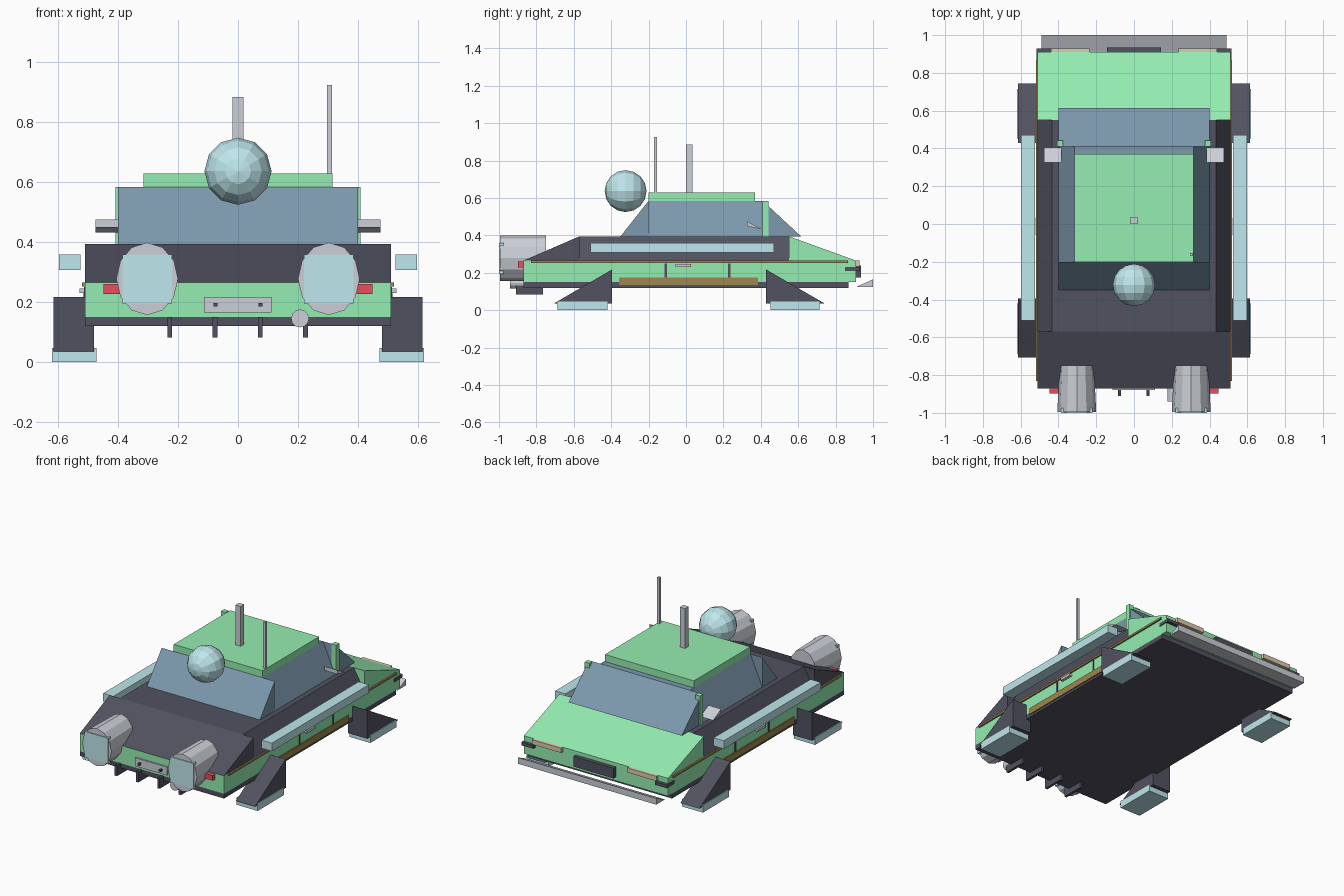
import bpy, bmesh
from math import radians
from mathutils import Matrix

if "Cube" in bpy.data.objects:
    bpy.data.objects.remove(bpy.data.objects["Cube"])


def material(name, rgb):
    m = bpy.data.materials.new(name)
    m.diffuse_color = (*rgb, 1)
    m.use_nodes = True
    m.node_tree.nodes["Principled BSDF"].inputs["Base Color"].default_value = m.diffuse_color
    return m


GREEN = material("green_paint", (0.30, 0.85, 0.44))
DARK = material("dark_panel", (0.085, 0.085, 0.12))
GLASS = material("glass", (0.20, 0.32, 0.42))
GLOW = material("pale_blue", (0.52, 0.80, 0.84))
TAN = material("lamp_tan", (0.75, 0.60, 0.42))
BROWN = material("brass_trim", (0.34, 0.24, 0.08))
RED = material("red_lamp", (0.80, 0.08, 0.12))
GREY = material("light_metal", (0.60, 0.63, 0.68))


def finish(name, bm, mat):
    bmesh.ops.recalc_face_normals(bm, faces=bm.faces)
    me = bpy.data.meshes.new(name)
    bm.to_mesh(me)
    bm.free()
    me.materials.append(mat)
    ob = bpy.data.objects.new(name, me)
    bpy.context.collection.objects.link(ob)
    return ob


def prism(name, mat, profile, a, b, axis='X'):
    """Extrude a closed profile from a to b; profile is (y,z) for X, (x,z) for Y."""
    bm = bmesh.new()
    place = (lambda p, t: (t, *p)) if axis == 'X' else (lambda p, t: (p[0], t, p[1]))
    lo = [bm.verts.new(place(p, a)) for p in profile]
    hi = [bm.verts.new(place(p, b)) for p in profile]
    bm.faces.new(lo)
    bm.faces.new(hi)
    n = len(profile)
    for i in range(n):
        j = (i + 1) % n
        bm.faces.new((lo[i], lo[j], hi[j], hi[i]))
    return finish(name, bm, mat)


def box(name, mat, x, y, z):
    return prism(name, mat, [(y[0], z[0]), (y[1], z[0]), (y[1], z[1]), (y[0], z[1])], *x)


def cylinder_y(name, mat, centre, rx, rz, depth, back=1.0):
    """Twelve-sided elliptical tube along y, optionally narrowed in x at the back."""
    bm = bmesh.new()
    bmesh.ops.create_cone(bm, cap_ends=True, segments=12, radius1=1, radius2=1, depth=depth)
    bmesh.ops.rotate(bm, verts=bm.verts, matrix=Matrix.Rotation(radians(90), 3, 'X'))
    for v in bm.verts:
        v.co.x *= rx * (back if v.co.y > 0 else 1)
        v.co.z *= rz
    bmesh.ops.translate(bm, verts=bm.verts, vec=centre)
    return finish(name, bm, mat)


# Lower body and undertray
box("lower_body", GREEN, (-.51, .51), (-.87, .91), (.15, .265))
box("undertray", DARK, (-.51, .51), (-.87, .87), (.12, .15))

# Upper body: sloped shoulders in the middle, full-width wedges at the ends
prism("shoulder_body", DARK, [(-.51, .265), (.51, .265), (.435, .395), (-.435, .395)],
      -.57, .55, 'Y')
prism("front_deck", DARK, [(-.87, .265), (-.57, .265), (-.57, .395)], -.51, .51)
prism("rear_hood", GREEN, [(.55, .265), (.91, .265), (.55, .395)], -.51, .51)

# Cabin glass, built the same way, and roof
prism("cabin_glass", GLASS, [(-.40, .395), (.40, .395), (.315, .585), (-.315, .585)],
      -.20, .41, 'Y')
prism("front_window", GLASS, [(-.35, .395), (-.20, .395), (-.20, .585)], -.40, .40)
prism("rear_window", GLASS, [(.41, .395), (.615, .395), (.41, .585)], -.40, .40)
box("roof", GREEN, (-.315, .315), (-.20, .37), (.585, .63))

# Roof masts and dome
box("thick_mast", GREY, (-.018, .018), (0, .036), (.63, .885))
box("thin_antenna", GREY, (.297, .313), (-.17, -.154), (.63, .925))
bm = bmesh.new()
bmesh.ops.create_uvsphere(bm, u_segments=12, v_segments=8, radius=.112)
bmesh.ops.rotate(bm, verts=bm.verts, matrix=Matrix.Rotation(radians(90), 3, 'X'))
bmesh.ops.translate(bm, verts=bm.verts, vec=(0, -.323, .637))
finish("round_sensor", bm, GLOW)

# Parts repeated on both sides
for s, side in ((-1, "left"), (1, "right")):
    def span(a, b):
        return sorted((s * a, s * b))

    # Legs and foot pads
    for end, a, b in (("front", -.395, -.708), ("rear", .428, .743)):
        prism(f"{side}_{end}_leg", DARK, [(a, .035), (b, .035), (a, .218)], *span(.48, .615))
    box(f"{side}_front_pad", GLOW, span(.472, .62), (-.687, -.42), (0, .047))
    box(f"{side}_rear_pad", GLOW, span(.472, .62), (.452, .715), (0, .047))

    # Side rail, trim, sill and door details
    box(f"{side}_rail", GLOW, span(.525, .597), (-.51, .47), (.308, .36))
    box(f"{side}_trim", BROWN, span(.505, .52), (-.83, .865), (.253, .265))
    box(f"{side}_sill", BROWN, span(.505, .517), (-.357, .385), (.135, .176))
    box(f"{side}_handle", GREY, span(.505, .528), (-.055, .028), (.23, .246))
    for i, y in enumerate((-.108, .231)):
        box(f"{side}_door_seam_{i}", DARK, span(.505, .514), (y - .006, y + .006), (.175, .25))

    # Window pillar and mirror
    box(f"{side}_pillar", GREEN, span(.375, .408), (.41, .442), (.395, .585))
    prism(f"{side}_mirror", GREY, [(.325, .476), (.325, .45), (.405, .433)], *span(.385, .476))

    # Thruster with square outlet
    cylinder_y(f"{side}_thruster", GREY, (s * .303, -.872, .278), .103, .121, .246, .88)
    box(f"{side}_thruster_outlet", GLOW, span(.22, .386), (-1, -.975), (.195, .36))

    # Lamps and rear corner bumpers
    box(f"{side}_red_lamp", RED, span(.27, .448), (-.897, -.865), (.228, .26))
    box(f"{side}_tan_lamp", TAN, span(.235, .44), (.90, .928), (.235, .265))
    box(f"{side}_corner_bumper", DARK, span(.43, .515), (.85, .93), (.21, .23))

# Front end: plate, bolts, fins, exhaust
box("front_plate", TAN, (-.113, .112), (-.88, -.868), (.165, .218)).data.materials[0] = GREY
for i, x in enumerate((-.075, .075)):
    box(f"plate_bolt_{i}", DARK, (x - .006, x + .006), (-.9, -.87), (.186, .198))
for i, x in enumerate((-.228, -.077, .074, .225)):
    box(f"front_fin_{i}", DARK, (x - .008, x + .008), (-.91, -.765), (.083, .15))
cylinder_y("exhaust", GREY, (.207, -.89, .146), .03, .03, .1)

# Rear end: grille and splitter wedge
box("grille", DARK, (-.142, .142), (.90, .935), (.175, .24))
prism("splitter", GREY, [(.912, .125), (1.0, .125), (1.0, .165)], -.49, .49)
